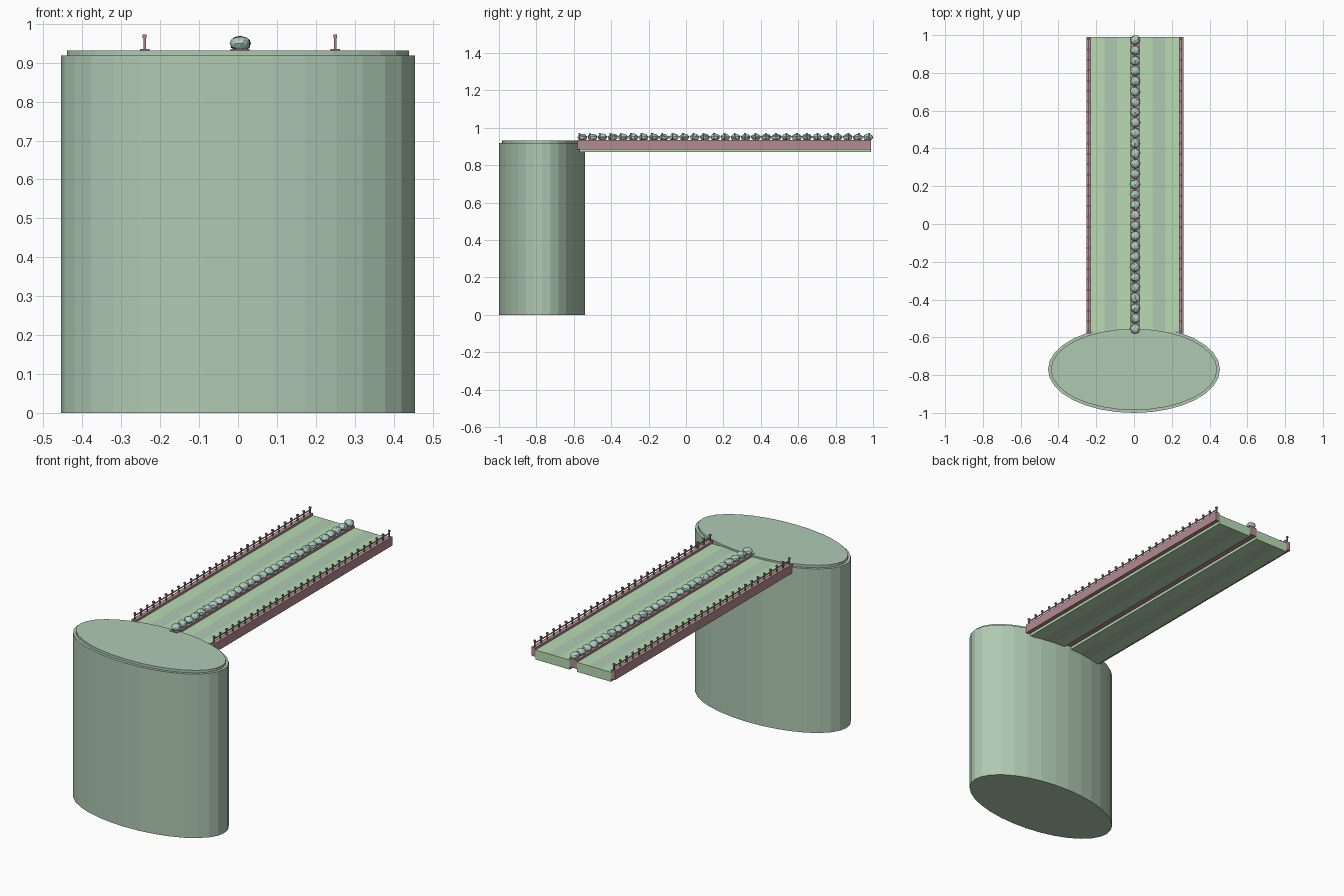
import bpy, bmesh, random
from math import cos, sin, pi
from mathutils import Matrix, Vector

if "Cube" in bpy.data.objects:
    bpy.data.objects.remove(bpy.data.objects["Cube"])

random.seed(4)
Y0, Y1, CX = -0.58, 0.99, 0.005   # bridge span and centre line
COUNT = 29


def material(name, rgb):
    m = bpy.data.materials.new(name)
    m.diffuse_color = (*rgb, 1)
    m.use_nodes = True
    m.node_tree.nodes["Principled BSDF"].inputs["Base Color"].default_value = m.diffuse_color
    return m


STONE = material("pale_stone", (0.43, 0.59, 0.45))
LANE = material("lane_green", (0.48, 0.71, 0.45))
PINK = material("pink_beam", (0.45, 0.26, 0.28))
RAIL = material("rail_rose", (0.38, 0.24, 0.26))
ROCK = material("rock_teal", (0.42, 0.60, 0.53))


def finish(name, bm, *mats):
    bmesh.ops.recalc_face_normals(bm, faces=bm.faces)
    me = bpy.data.meshes.new(name)
    bm.to_mesh(me)
    bm.free()
    for m in mats:
        me.materials.append(m)
    ob = bpy.data.objects.new(name, me)
    bpy.context.collection.objects.link(ob)
    return ob


def add_box(bm, x0, x1, y0, y1, z0, z1):
    mat = Matrix.Translation(((x0 + x1) / 2, (y0 + y1) / 2, (z0 + z1) / 2)) @ \
        Matrix.Diagonal((x1 - x0, y1 - y0, z1 - z0, 1))
    bmesh.ops.create_cube(bm, size=1, matrix=mat)


# oval tower with a stepped lip
bm = bmesh.new()
rings = []
for inset, z in ((0, 0), (0, 0.918), (0.015, 0.918), (0.015, 0.932)):
    rings.append([bm.verts.new(((0.455 - inset) * cos(a), -0.77 + (0.23 - inset) * sin(a), z))
                  for a in (2 * pi * i / 32 for i in range(32))])
for low, high in zip(rings, rings[1:]):
    for i in range(32):
        j = (i + 1) % 32
        bm.faces.new((low[i], low[j], high[j], high[i]))
bm.faces.new(rings[0][::-1])
bm.faces.new(rings[-1])
finish("oval_tower", bm, STONE)

# two deck slabs, each with a darker centre stripe
for side, name in ((-1, "left_deck"), (1, "right_deck")):
    bm = bmesh.new()
    profile = [CX + side * d for d in (0.022, 0.092, 0.162, 0.234)]
    strips = [[bm.verts.new((x, y, z)) for x in profile]
              for y, z in ((Y0 + 0.01, 0.87), (Y0 + 0.01, 0.923), (Y1, 0.923), (Y1, 0.87))]
    for k in range(4):
        a, b = strips[k], strips[(k + 1) % 4]
        for i in range(3):
            f = bm.faces.new((a[i], a[i + 1], b[i + 1], b[i]))
            f.material_index = int(i == 1 and k in (1, 3))
    bm.faces.new([s[0] for s in strips])
    bm.faces.new([s[3] for s in strips])
    finish(name, bm, LANE, STONE)

# side beams and centre beam
for name, x, half in (("left_beam", -0.24, 0.012), ("right_beam", 0.25, 0.012),
                      ("centre_beam", CX, 0.024)):
    bm = bmesh.new()
    add_box(bm, x - half, x + half, Y0, Y1, 0.885, 0.935)
    finish(name, bm, PINK)

# handrails with capped posts
for name, x in (("left_railing", -0.24), ("right_railing", 0.25)):
    bm = bmesh.new()
    for i in range(COUNT):
        y = Y0 + 0.01 + i * (Y1 - Y0 - 0.02) / (COUNT - 1)
        add_box(bm, x - 0.003, x + 0.003, y - 0.003, y + 0.003, 0.93, 0.963)
        add_box(bm, x - 0.005, x + 0.005, y - 0.005, y + 0.005, 0.963, 0.972)
    add_box(bm, x - 0.002, x + 0.002, Y0 + 0.01, Y1 - 0.01, 0.952, 0.957)
    finish(name, bm, RAIL)

# row of faceted boulders on the centre beam
bm = bmesh.new()
for i in range(COUNT):
    y = -0.555 + i * 1.529 / (COUNT - 1)
    mat = Matrix.Translation((CX + 0.001, y, 0.949)) @ Matrix.Rotation(random.random() * 6, 4, 'Z') \
        @ Matrix.Diagonal((0.027, 0.027, 0.020, 1))
    new = bmesh.ops.create_icosphere(bm, subdivisions=2, radius=1, matrix=mat)["verts"]
    c = Vector((CX, y, 0.949))
    for v in new:
        v.co = c + (v.co - c) * random.uniform(0.86, 1.04)
finish("centre_boulders", bm, ROCK)
